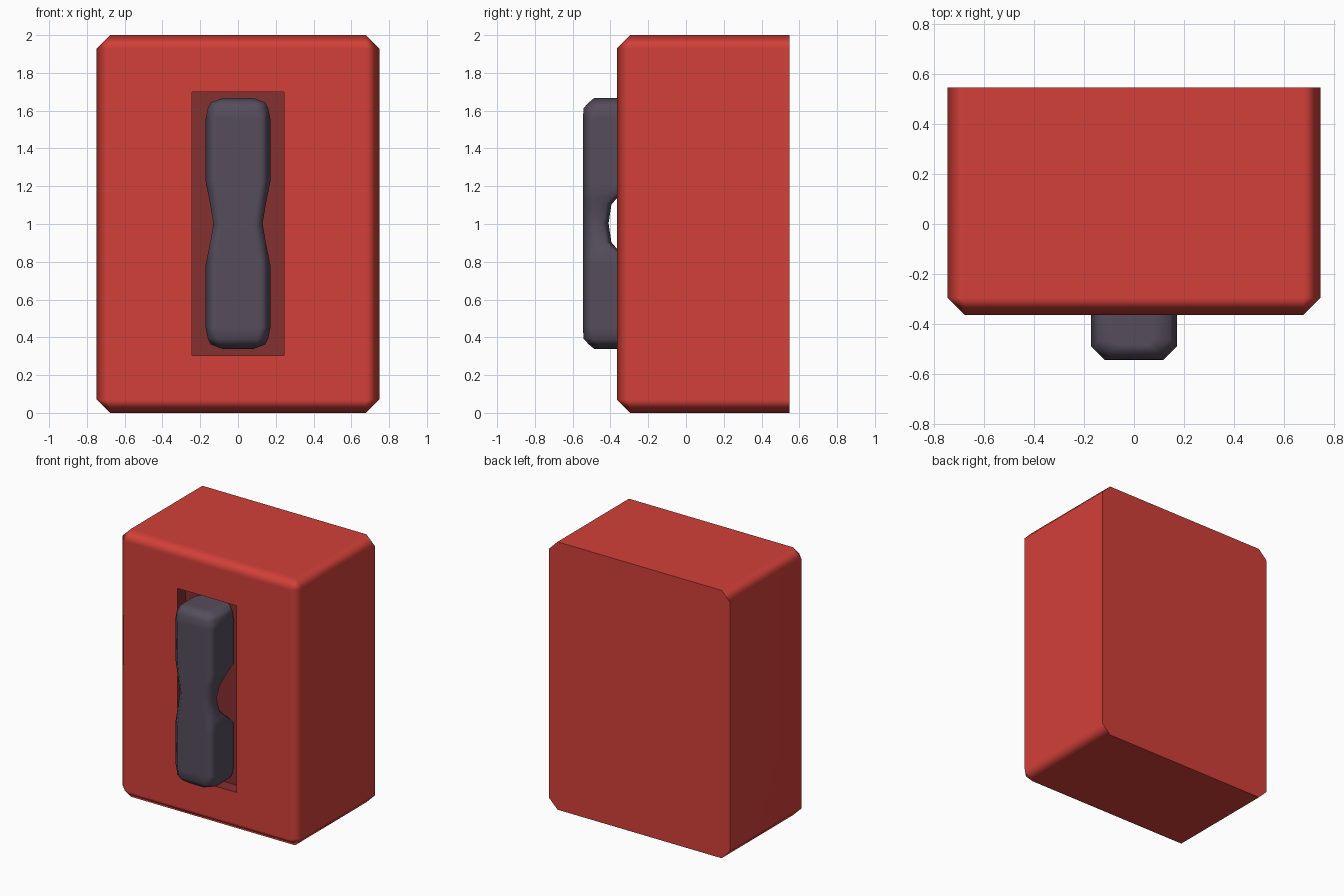
import bpy, bmesh, math

if "Cube" in bpy.data.objects:
    bpy.data.objects.remove(bpy.data.objects["Cube"])


def material(name, rgb):
    m = bpy.data.materials.new(name)
    m.diffuse_color = (*rgb, 1)
    m.use_nodes = True
    m.node_tree.nodes["Principled BSDF"].inputs["Base Color"].default_value = m.diffuse_color
    return m


RED = material("red", (0.65, 0.051, 0.04))
DARK_RED = material("dark red", (0.235, 0.029, 0.029))
GREY = material("dark purple grey", (0.092, 0.074, 0.107))


def finish(bm, name, mats, angle):
    bmesh.ops.recalc_face_normals(bm, faces=bm.faces)
    me = bpy.data.meshes.new(name)
    bm.to_mesh(me)
    bm.free()
    ob = bpy.data.objects.new(name, me)
    bpy.context.collection.objects.link(ob)
    for m in mats:
        me.materials.append(m)
    bpy.ops.object.select_all(action='DESELECT')
    ob.select_set(True)
    bpy.context.view_layer.objects.active = ob
    bpy.ops.object.shade_smooth_by_angle(angle=math.radians(angle))
    w = ob.modifiers.new("weighted normals", 'WEIGHTED_NORMAL')
    w.keep_sharp = True
    w.weight = 90
    return ob


# Case: box with every edge chamfered except the four around the back
FRONT, BACK = -0.365, 0.548
bm = bmesh.new()
bmesh.ops.create_cube(bm, size=1)
for v in bm.verts:
    v.co = (v.co.x * 1.496, FRONT if v.co.y < 0 else BACK, 1 + v.co.z * 2)
edges = [e for e in bm.edges if any(v.co.y < 0 for v in e.verts)]
bmesh.ops.bevel(bm, geom=edges, offset=0.07, offset_type='OFFSET',
                segments=1, profile=0.5, affect='EDGES')

# Shallow recess in the front face, in a darker colour
bm.normal_update()
front = min(bm.faces, key=lambda f: f.normal.y * f.calc_area())
bmesh.ops.inset_individual(bm, faces=[front], thickness=0.1)
rim = [bm.verts.new((x, FRONT, z)) for x, z in
       ((-0.243, 0.305), (0.243, 0.305), (0.243, 1.699), (-0.243, 1.699))]
for v in front.verts:  # move the inset corners onto the rim
    v.co = min(rim, key=lambda r: (r.co - v.co).length).co
for v in rim:
    bm.verts.remove(v)
corners = list(front.verts)
bm.faces.remove(front)
deep = [bm.verts.new((v.co.x, FRONT + 0.095, v.co.z)) for v in corners]
bm.faces.new(deep).material_index = 1
for i in range(4):
    j = (i + 1) % 4
    bm.faces.new((corners[i], corners[j], deep[j], deep[i])).material_index = 1
finish(bm, "case", [RED, DARK_RED], 50)

# Handle: loft of chamfered sections, mirrored about the waist
# (height from waist, half width, front y, back y, chamfer)
half = [(0.0, 0.130, -0.545, -0.410, 0.045),
        (0.10, 0.147, -0.545, -0.395, 0.048),
        (0.135, 0.154, -0.545, -0.365, 0.05),
        (0.225, 0.172, -0.545, -0.268, 0.055),
        (0.55, 0.172, -0.545, -0.268, 0.055),
        (0.61, 0.160, -0.543, -0.268, 0.055),
        (0.64, 0.145, -0.515, -0.268, 0.05),
        (0.665, 0.080, -0.485, -0.268, 0.025)]
sections = [(-s[0], *s[1:]) for s in reversed(half[1:])] + half
bm = bmesh.new()
rings = []
for z, w, f, b, c in sections:
    k = 0.03  # smaller chamfer at the back
    pts = [(-w, f + c), (-w + c, f), (w - c, f), (w, f + c),
           (w, b - k), (w - k, b), (-w + k, b), (-w, b - k)]
    rings.append([bm.verts.new((x, y, 1.003 + z)) for x, y in pts])
for r, s in zip(rings, rings[1:]):
    for i in range(8):
        j = (i + 1) % 8
        bm.faces.new((r[i], r[j], s[j], s[i]))
bm.faces.new(rings[0])
bm.faces.new(rings[-1])
finish(bm, "handle", [GREY], 70)
